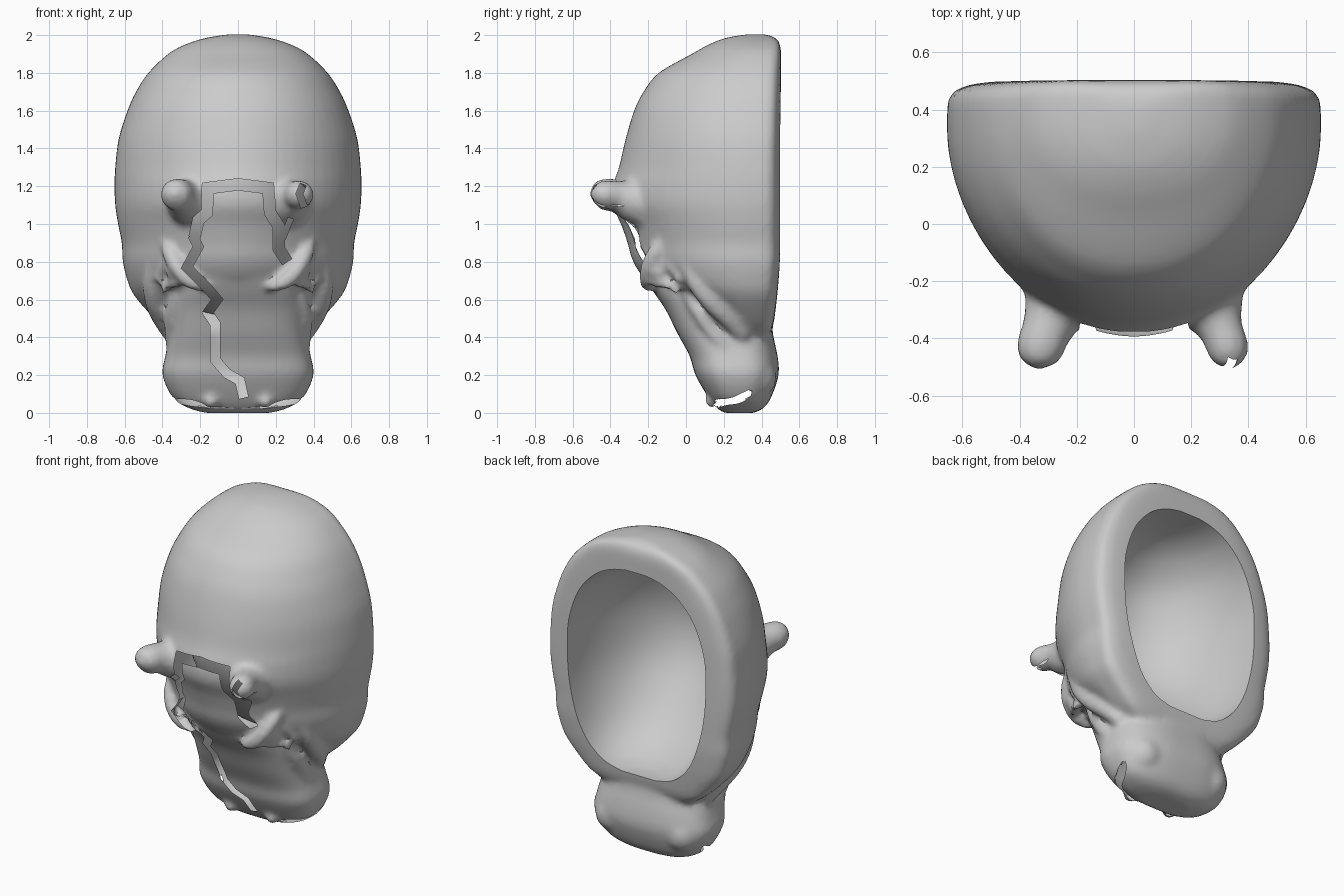
import bpy, bmesh, math
from mathutils import Vector
from mathutils.bvhtree import BVHTree

if "Cube" in bpy.data.objects:
    bpy.data.objects.remove(bpy.data.objects["Cube"])


def new_object(name, bm):
    bmesh.ops.recalc_face_normals(bm, faces=bm.faces)
    mesh = bpy.data.meshes.new(name)
    bm.to_mesh(mesh)
    bm.free()
    ob = bpy.data.objects.new(name, mesh)
    bpy.context.collection.objects.link(ob)
    return ob


def catmull(rows, steps):
    out = []
    for i in range(len(rows) - 1):
        p = [rows[max(i - 1, 0)], rows[i], rows[i + 1], rows[min(i + 2, len(rows) - 1)]]
        for s in range(steps):
            t = s / steps
            out.append([0.5 * (2 * b + (c - a) * t + (2 * a - 5 * b + 4 * c - d) * t * t
                               + (3 * b - a - 3 * c + d) * t ** 3) for a, b, c, d in zip(*p)])
    return out + [list(rows[-1])]


def skin(bm, rings):
    n = len(rings[0])
    for r0, r1 in zip(rings, rings[1:]):
        for k in range(n):
            j = (k + 1) % n
            bm.faces.new((r0[k], r0[j], r1[j], r1[k]))
    bm.faces.new(rings[0])
    bm.faces.new(rings[-1])


def loft(name, rows, n_front, n_back, segs=64, steps=4):
    """rows: height, half width, front y, widest y, back y; n_front(z) is the roundness"""
    bm = bmesh.new()
    rings = []
    for z, w, yf, yc, yb in catmull(rows, steps):
        ring = []
        for k in range(segs):
            a = 2 * math.pi * k / segs
            c, s = math.cos(a), math.sin(a)
            n = n_back if s > 0 else n_front(z)
            depth = (yb - yc) if s > 0 else (yc - yf)
            x = math.copysign(abs(c) ** (2 / n), c) * w
            y = yc + math.copysign(abs(s) ** (2 / n), s) * depth
            ring.append(bm.verts.new((x, y, z)))
        rings.append(ring)
    skin(bm, rings)
    return new_object(name, bm)


def tube(name, pts, side=1, segs=12):
    """pts: x, y, z, radius"""
    path = catmull(pts, 4)
    bm = bmesh.new()
    rings = []
    normal = Vector((0.31, 0.2, 0.93))
    for i, p in enumerate(path):
        a, b = path[max(i - 1, 0)], path[min(i + 1, len(path) - 1)]
        d = (Vector(b[:3]) - Vector(a[:3])).normalized()
        normal = (normal - d * normal.dot(d)).normalized()
        other = d.cross(normal)
        ring = []
        for k in range(segs):
            t = 2 * math.pi * k / segs
            v = Vector(p[:3]) + (normal * math.cos(t) + other * math.sin(t)) * max(p[3], 0.004)
            ring.append(bm.verts.new((v.x * side, v.y, v.z)))
        rings.append(ring)
    skin(bm, rings)
    return new_object(name, bm)


def ball(name, loc, r):
    bm = bmesh.new()
    bmesh.ops.create_uvsphere(bm, u_segments=20, v_segments=12, radius=r)
    bmesh.ops.translate(bm, verts=bm.verts, vec=loc)
    return new_object(name, bm)


def evaluated_mesh(ob):
    dg = bpy.context.evaluated_depsgraph_get()
    dg.update()
    return bpy.data.meshes.new_from_object(ob.evaluated_get(dg))


def cut(ob, cutter):
    """Subtract the cutter, with a second solver if the first refuses"""
    before = len(ob.data.polygons)
    m = ob.modifiers.new("cut", 'BOOLEAN')
    m.operation, m.object = 'DIFFERENCE', cutter
    for solver in ('MANIFOLD', 'FLOAT'):
        m.solver = solver
        mesh = evaluated_mesh(ob)
        if len(mesh.polygons) not in (0, before):
            ob.modifiers.clear()
            ob.data = mesh
            break
    ob.modifiers.clear()
    bpy.data.objects.remove(cutter)


# Skull dome and cheeks
parts = [loft("skull", [
    (.40, .31, .26, .34, .43), (.46, .40, .17, .34, .46), (.55, .49, .05, .33, .475),
    (.63, .555, -.10, .33, .485), (.70, .585, -.21, .33, .492), (.80, .61, -.28, .33, .5),
    (.90, .615, -.31, .33, .502), (1.0, .635, -.345, .33, .503), (1.1, .65, -.39, .33, .503),
    (1.2, .654, -.39, .33, .503), (1.3, .65, -.355, .33, .503), (1.45, .632, -.32, .34, .503),
    (1.6, .585, -.275, .35, .503), (1.7, .54, -.225, .36, .503), (1.8, .475, -.145, .36, .503),
    (1.9, .37, .03, .37, .503), (1.95, .28, .12, .37, .498), (1.985, .17, .21, .37, .475),
    (2.004, .05, .32, .37, .42)], lambda z: 1.85 + .2 * min(max((z - 1.2) / .4, 0), 1), 6)]

# Muzzle
parts.append(loft("muzzle", [
    (0, .17, .20, .27, .36), (.025, .26, .165, .29, .41), (.08, .345, .12, .29, .45),
    (.2, .40, .05, .28, .49), (.3, .385, .02, .26, .485), (.42, .365, -.045, .22, .46),
    (.55, .36, -.11, .2, .45), (.66, .33, -.185, .15, .43), (.8, .25, -.265, .1, .38),
    (.9, .15, -.27, .05, .3)], lambda z: 2.9, 2.7))

# Horn stubs, brows, eyelids, eyes, cheek folds and nostrils
for s in (-1, 1):
    k = 1 if s < 0 else .88
    parts += [
        tube("horn", [(.24, -.20, 1.11, .15), (.275, -.30, 1.13, .115), (.305, -.37, 1.15, .09 * k),
                      (.325, -.425, 1.155, .087 * k), (.335, -.47, 1.15, .072 * k),
                      (.34, -.503, 1.14, .02)], s),
        tube("brow", [(.385, -.11, .92, .03), (.355, -.165, .84, .045), (.31, -.20, .755, .045),
                      (.24, -.205, .69, .04), (.16, -.19, .66, .02)], s),
        tube("upper_lid", [(.29, -.22, .70, .012), (.32, -.195, .79, .026), (.355, -.14, .82, .026),
                           (.395, -.08, .77, .024), (.43, -.03, .69, .016)], s),
        tube("lower_lid", [(.29, -.20, .69, .014), (.32, -.16, .69, .026), (.36, -.10, .68, .026),
                           (.40, -.04, .64, .018)], s),
        tube("cheek_fold", [(.45, -.01, .79, .03), (.45, .06, .69, .055), (.435, .14, .59, .06),
                            (.40, .23, .50, .055), (.35, .31, .40, .04)], s),
        tube("jaw_fold", [(.33, .0, .64, .03), (.345, .08, .52, .045), (.345, .17, .40, .045),
                          (.34, .26, .30, .03)], s),
        ball("eye", (s * .335, -.14, .75), .05),
        ball("nostril", (s * .145, .14, .065), .04),
        ball("jaw_lobe", (s * .24, .36, .19), .12)]

# Fuse into one sculpted skin
bm = bmesh.new()
for p in parts:
    bm.from_mesh(p.data)
    bpy.data.objects.remove(p)
mask = new_object("mask", bm)
rm = mask.modifiers.new("fuse", 'REMESH')
rm.mode, rm.voxel_size = 'VOXEL', 0.018
sm = mask.modifiers.new("soften", 'SMOOTH')
sm.factor, sm.iterations = 0.5, 6
mesh = evaluated_mesh(mask)
mask.modifiers.clear()
mask.data = mesh

# Hollow back
cut(mask, loft("hollow_cutter", [
    (.52, .12, .38, .5, .7), (.555, .24, .27, .5, .7), (.65, .345, .12, .5, .7),
    (.8, .42, -.02, .5, .7), (1.0, .47, -.15, .5, .7), (1.2, .485, -.2, .5, .7),
    (1.4, .475, -.175, .5, .7), (1.6, .405, -.09, .5, .7), (1.73, .295, .05, .5, .7),
    (1.795, .18, .19, .5, .7), (1.82, .07, .34, .5, .7)], lambda z: 2.1, 8))

bm = bmesh.new()
bm.from_mesh(mask.data)
bvh = BVHTree.FromBMesh(bm)
bm.free()


def crack(pts, width, depth=.05):
    """Groove following the front surface along an x, z path"""
    fine = []
    for (x0, z0), (x1, z1) in zip(pts, pts[1:]):
        fine += [Vector((x0, z0)), Vector(((x0 + x1) / 2, (z0 + z1) / 2))]
    fine.append(Vector(pts[-1]))
    bm = bmesh.new()
    secs = []
    for i, p in enumerate(fine):
        d0 = (p - fine[i - 1]).normalized() if i else (fine[1] - p).normalized()
        d1 = (fine[i + 1] - p).normalized() if i < len(fine) - 1 else d0
        d = (d0 + d1).normalized()
        nrm = Vector((-d.y, d.x)) * (width / 2) / max(d.dot(d0), .6)
        sec = []
        for q in (p + nrm, p - nrm):
            hit = bvh.ray_cast(Vector((q.x, -2, q.y)), Vector((0, 1, 0)))[0]
            y = (hit.y if hit else .1) + depth
            sec.append((bm.verts.new((q.x, -.8, q.y)), bm.verts.new((q.x, y, q.y))))
        secs.append((sec[0][0], sec[0][1], sec[1][1], sec[1][0]))
    skin(bm, secs)
    cut(mask, new_object("crack_cutter", bm))


# Cracks across brow, face and broken horn
crack([(-.23, .93), (-.21, 1.02), (-.165, 1.06), (-.16, 1.19), (0, 1.21), (.16, 1.19),
       (.17, 1.06), (.215, .99), (.215, .87), (.26, .80)], .06)
crack([(-.28, 1.06), (-.235, .97)], .03, .04)
crack([(.28, 1.03), (.235, .92)], .03, .04)
crack([(-.24, .94), (-.21, .88), (-.27, .77), (-.16, .66), (-.11, .60), (-.16, .53),
       (-.12, .47), (-.12, .28), (-.06, .21), (.01, .17), (.03, .08)], .05)
crack([(.345, 1.21), (.325, 1.16), (.35, 1.09)], .035, .04)

# Mouth slit and chipped lip
for s in (-1, 1):
    cut(mask, tube("mouth_cutter", [
        (.395, .335, .30, .008), (.415, .36, .22, .016), (.395, .365, .13, .02),
        (.345, .30, .08, .028), (.27, .19, .06, .028), (.15, .155, .025, .018),
        (.02, .16, .018, .012)], s, 8))

# The cracks are open breaks in a thin skin: drop the groove walls and floors
bm = bmesh.new()
bm.from_mesh(mask.data)
inner = [f for f in bm.faces if bvh.find_nearest(f.calc_center_median())[3] > .003]
bmesh.ops.delete(bm, geom=inner, context='FACES')
bm.to_mesh(mask.data)
bm.free()

bpy.ops.object.select_all(action='DESELECT')
mask.select_set(True)
bpy.context.view_layer.objects.active = mask
bpy.ops.object.shade_smooth_by_angle(angle=math.radians(40))
